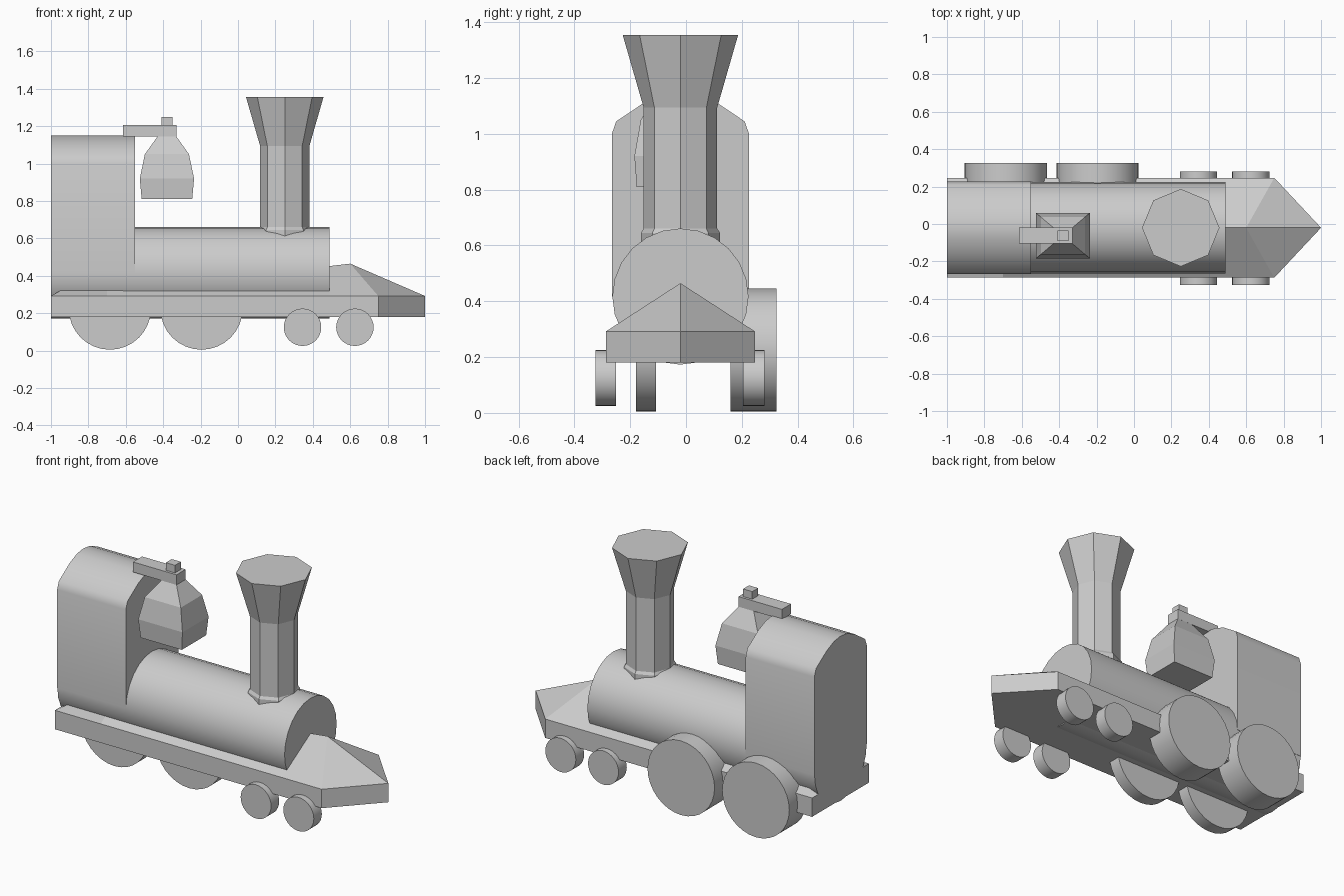
import bpy, bmesh, math
from mathutils import Matrix

if "Cube" in bpy.data.objects:
    bpy.data.objects.remove(bpy.data.objects["Cube"])

CY = -0.02  # centre line of the engine


def finish(name, bm, smooth=None):
    bmesh.ops.recalc_face_normals(bm, faces=bm.faces)
    me = bpy.data.meshes.new(name)
    bm.to_mesh(me)
    bm.free()
    ob = bpy.data.objects.new(name, me)
    bpy.context.collection.objects.link(ob)
    if smooth:
        bpy.ops.object.select_all(action='DESELECT')
        ob.select_set(True)
        bpy.context.view_layer.objects.active = ob
        bpy.ops.object.shade_smooth_by_angle(angle=math.radians(smooth))
    return ob


def loft(name, rings, smooth=None):
    """Skin a list of equal-length vertex rings and cap both ends."""
    bm = bmesh.new()
    vs = [[bm.verts.new(p) for p in r] for r in rings]
    n = len(vs[0])
    for a, b in zip(vs, vs[1:]):
        for i in range(n):
            j = (i + 1) % n
            bm.faces.new((a[i], a[j], b[j], b[i]))
    bm.faces.new(vs[0][::-1])
    bm.faces.new(vs[-1])
    return finish(name, bm, smooth)


def box(name, x0, x1, y0, y1, z0, z1):
    ring = [(x0, y0), (x1, y0), (x1, y1), (x0, y1)]
    return loft(name, [[(x, y, z) for x, y in ring] for z in (z0, z1)])


def wheel(name, x, z, r, y0, y1):
    bm = bmesh.new()
    m = Matrix.Translation((x, (y0 + y1) / 2, z)) @ Matrix.Rotation(math.pi / 2, 4, 'X')
    bmesh.ops.create_cone(bm, cap_ends=True, segments=32, radius1=r, radius2=r,
                          depth=y1 - y0, matrix=m)
    return finish(name, bm, 30)


# Deck plate with pointed nose
W = 0.267
outline = [(-1, -W), (0.75, -W), (1, 0), (0.75, W), (-1, W)]
loft("deck", [[(x, y + CY, z) for x, y in outline] for z in (0.18, 0.292)])

# Ridged ramp on top of the deck, sloping down to the nose
bm = bmesh.new()
ridge = [bm.verts.new((x, CY, z)) for x, z in
         [(-1, 0.292), (-0.7, 0.462), (0.49, 0.452), (0.6, 0.465), (1, 0.292)]]
for s in (-1, 1):
    side = [bm.verts.new((x, CY + s * W, 0.292)) for x in (-1, -0.7, 0.49, 0.75)]
    for i in range(3):
        bm.faces.new((side[i], side[i + 1], ridge[i + 1], ridge[i]))
    bm.faces.new((side[3], ridge[4], ridge[3]))
finish("nose_ramp", bm)

# Boiler
bm = bmesh.new()
m = Matrix.Translation((-0.255, CY, 0.417)) @ Matrix.Rotation(math.pi / 2, 4, 'Y')
bmesh.ops.create_cone(bm, cap_ends=True, segments=24, radius1=0.244, radius2=0.244,
                      depth=1.49, matrix=m)
finish("boiler", bm, 30)

# Cab with arched roof
half = [(0.246, 0.417), (0.246, 1.0), (0.23, 1.045), (0.13, 1.112), (0.06, 1.142)]
prof = half + [(0, 1.15)] + [(-y, z) for y, z in reversed(half)]
loft("cab", [[(x, y + CY, z) for y, z in prof] for x in (-1, -0.55)], 40)

# Eight-sided chimney with flared top
rings = []
for r, z in [(0.142, 0.55), (0.142, 0.645), (0.132, 0.66), (0.132, 1.095), (0.207, 1.355)]:
    rings.append([(0.25 + r * math.cos(k * math.pi / 4),
                   CY + r * math.sin(k * math.pi / 4), z) for k in range(8)])
loft("chimney", rings)

# Square bell, its bracket and its knob
BX, BY = -0.38, -0.0625
rings = []
for h, z in [(0.135, 0.81), (0.145, 0.92), (0.118, 1.05), (0.05, 1.145)]:
    k = h * 0.845
    rings.append([(BX - h, BY - k, z), (BX + h, BY - k, z),
                  (BX + h, BY + k, z), (BX - h, BY + k, z)])
loft("bell", rings)
box("bell_bracket", -0.615, -0.33, -0.105, -0.02, 1.145, 1.205)
box("bell_knob", -0.41, -0.35, -0.09, -0.035, 1.2, 1.25)

# Driving wheels (front pair set in under the deck) and leading wheels
for i, x in enumerate((-0.685, -0.195)):
    wheel(f"driving_wheel_back_{i}", x, 0.225, 0.22, 0.16, 0.325)
    wheel(f"driving_wheel_front_{i}", x, 0.225, 0.22, -0.18, -0.107)
for i, x in enumerate((0.345, 0.625)):
    wheel(f"leading_wheel_back_{i}", x, 0.125, 0.1, 0.205, 0.282)
    wheel(f"leading_wheel_front_{i}", x, 0.125, 0.1, -0.325, -0.25)
